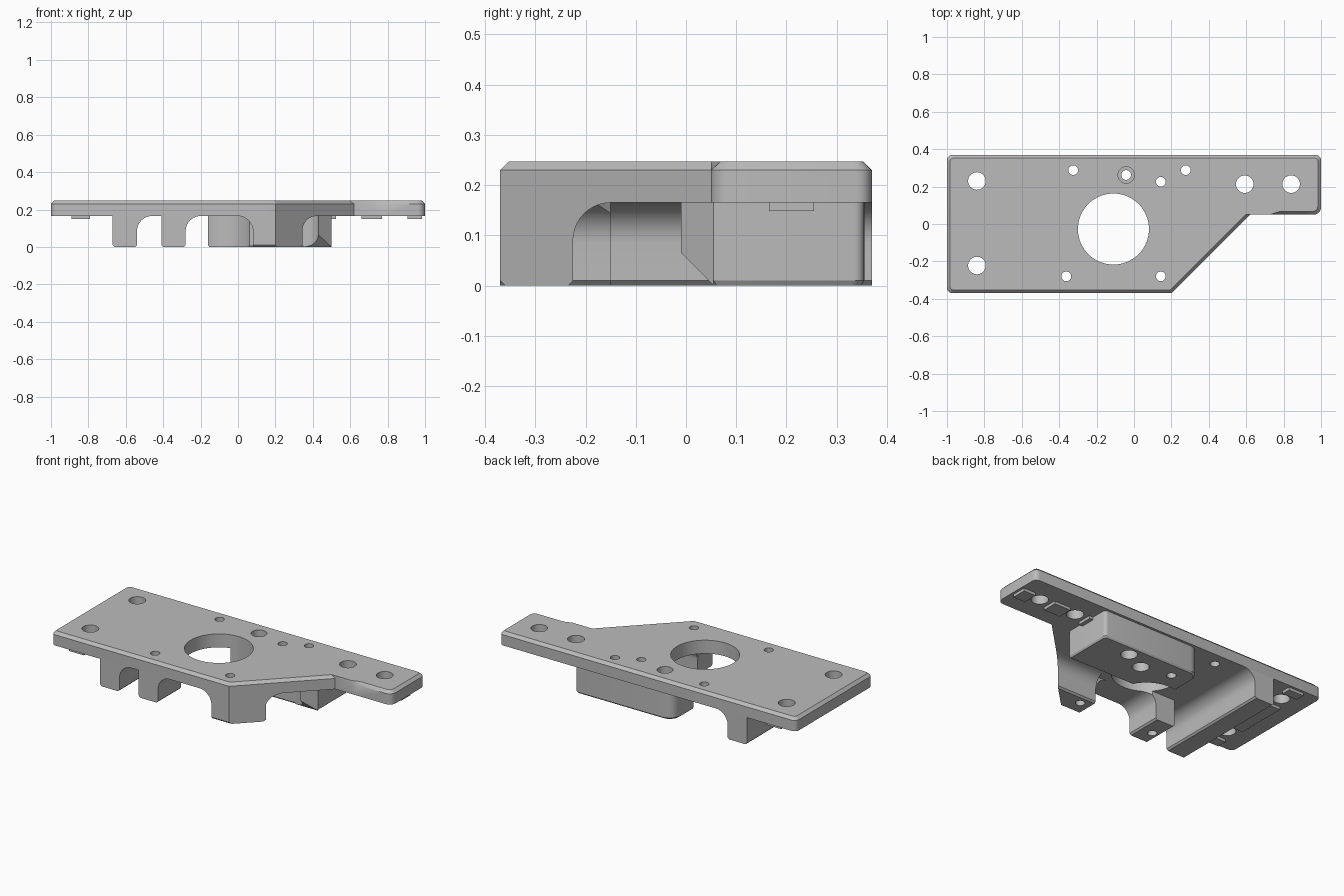
import bpy, bmesh, math
from mathutils import Vector

cube = bpy.data.objects.get("Cube")
if cube:
    bpy.data.objects.remove(cube)

grey = bpy.data.materials.new("machined_grey")
grey.use_nodes = True
colour = (0.5, 0.5, 0.5, 1)
grey.diffuse_color = colour
grey.node_tree.nodes["Principled BSDF"].inputs["Base Color"].default_value = colour

UNDER, SHOULDER, TOP = 0.165, 0.23, 0.247
FRONT, BACK = -0.37, 0.37
DIAGONAL = 0.57  # the sloping edge follows x = y + DIAGONAL


def rounded(points, radii, steps=5):
    """Replace each polygon corner by a smooth curve; zero radius keeps it."""
    ring = []
    for i, (p, r) in enumerate(zip(points, radii)):
        p, a, b = Vector(p), Vector(points[i - 1]), Vector(points[(i + 1) % len(points)])
        if r == 0:
            ring.append(p)
            continue
        s, e = p + (a - p).normalized() * r, p + (b - p).normalized() * r
        mid = s + e - p
        for k in range(steps + 1):
            t = math.pi / 2 * k / steps
            ring.append(mid + (s - mid) * math.cos(t) + (e - mid) * math.sin(t))
    return ring


def fillet(corner, du, dv, r, steps=10):
    """Concave quarter arc from a wall (offset dv) to the ceiling (offset du)."""
    c = Vector(corner) + Vector((du * r, dv * r))
    return [c - Vector((du * math.cos(t), dv * math.sin(t))) * r
            for t in (math.pi / 2 * k / steps for k in range(steps + 1))]


def loft(name, rings):
    """Solid through rings of equal vertex count, closed at both ends."""
    bm = bmesh.new()
    loops = [[bm.verts.new(v) for v in ring] for ring in rings]
    for lo, hi in zip(loops, loops[1:]):
        for i in range(len(lo)):
            bm.faces.new((lo[i - 1], lo[i], hi[i], hi[i - 1]))
    bm.faces.new(loops[0])
    bm.faces.new(loops[-1])
    bmesh.ops.recalc_face_normals(bm, faces=bm.faces)
    mesh = bpy.data.meshes.new(name)
    bm.to_mesh(mesh)
    bm.free()
    ob = bpy.data.objects.new(name, mesh)
    bpy.context.collection.objects.link(ob)
    mesh.materials.append(grey)
    return ob


def along_z(name, pts, z0, z1):
    return loft(name, [[(x, y, z) for x, y in pts] for z in (z0, z1)])


def along_y(name, pts, y0, y1):
    return loft(name, [[(x, y, z) for x, z in pts] for y in (y0, y1)])


def box(name, x0, x1, y0, y1, z0, z1):
    return along_z(name, [(x0, y0), (x1, y0), (x1, y1), (x0, y1)], z0, z1)


def cylinder(name, x, y, r, z0, z1, n=32):
    pts = [(x + r * math.cos(2 * math.pi * k / n), y + r * math.sin(2 * math.pi * k / n))
           for k in range(n)]
    ob = along_z(name, pts, z0, z1)
    ob.hide_render = True
    return ob


# Top plate with a chamfered upper rim that fades out beside the sloping edge
c = 0.017
outer = [(-1, FRONT), (0.2, FRONT), (0.62, 0.05), (0.73, 0.05), (0.78, 0.05),
         (1, 0.05), (1, BACK), (-1, BACK)]
inner = [(c - 1, FRONT + c), (0.2 - 0.4 * c, FRONT + c), (0.62 - 1.4 * c, 0.05),
         (0.73, 0.05), (0.78, 0.05 + c), (1 - c, 0.05 + c), (1 - c, BACK - c),
         (c - 1, BACK - c)]
rim = rounded(outer, [0.03, 0, 0, 0, 0, 0.04, 0.03, 0.03])
top = rounded(inner, [0.018, 0, 0, 0, 0, 0.028, 0.018, 0.018])
parts = [loft("top_plate", [[(x, y, z) for x, y in ring]
                            for ring, z in ((rim, UNDER), (rim, SHOULDER), (top, TOP))])]

# Long underside wall, filleted into the plate on its inner side
b = 0.01
parts.append(along_y("long_wall", [(-0.67, UNDER), (-0.67, b), (-0.67 + b, 0), (-0.54 - b, 0),
                                   (-0.54, b)] + fillet((-0.54, UNDER), 1, -1, 0.08),
                     FRONT, BACK))

# Middle front post
parts.append(along_y("middle_post", [(-0.41, UNDER), (-0.41, b), (-0.41 + b, 0), (-0.28 - b, 0),
                                     (-0.28, b)] + fillet((-0.28, UNDER), 1, -1, 0.08),
                     FRONT, -0.15))

# Corner front post, trimmed along the sloping edge, with a second fillet at its side
profile = [(FRONT, UNDER), (FRONT, b), (FRONT + b, 0), (-0.225 - b, 0),
           (-0.225, b)] + fillet((-0.225, UNDER), 1, -1, 0.075)
parts.append(loft("corner_post", [[(0.08, y, z) for y, z in profile],
                                  [(y + DIAGONAL, y, z) for y, z in profile]]))
parts.append(along_y("corner_post_fillet",
                     [(0.08, UNDER)] + fillet((0.08, UNDER), -1, -1, 0.08), FRONT, -0.225))

# Rear mounting block
block = rounded([(-0.16, 0.055), (0.5, 0.055), (0.5, 0.355), (-0.16, 0.355)],
                [0, 0, 0.02, 0.06])
small = [(x - 0.006 * (1 if x > 0.3 else -1), y - 0.006 * (1 if y > 0.2 else -1))
         for x, y in block]
parts.append(loft("rear_block", [[(x, y, 0) for x, y in small], [(x, y, b) for x, y in block],
                                 [(x, y, UNDER) for x, y in block]]))

# Sloped nose on the block, blending into its front through a hollow curve
nose = [(0.5, 0.055), (0.35, 0.055)] + [
    (0.35 + 0.08 * math.sin(t), 0.055 - 0.065 * (1 - math.cos(t)))
    for t in (math.pi / 2 * k / 8 for k in range(1, 9))]
parts.append(loft("block_nose", [[(x, y, 0.055 - y) for x, y in nose],
                                 [(x, y, UNDER) for x, y in nose]]))

# Raised pads between the fixing holes
for x0, x1 in ((0.5, 0.525), (0.66, 0.77), (0.905, 0.985)):
    parts.append(box("end_pad", x0, x1, 0.165, 0.255, 0.148, UNDER))
for y0, y1 in ((-0.355, -0.295), (-0.155, 0.16), (0.3, 0.355)):
    parts.append(box("side_pad", -0.89, -0.79, y0, y1, 0.148, UNDER))

# Holes: large bore, fixing holes, screw holes and their recesses
cutters = [cylinder("bore_cutter", -0.11, -0.027, 0.19, -0.1, 0.4, 64)]
for x, y in ((-0.84, 0.23), (-0.84, -0.222), (0.592, 0.213), (0.84, 0.213)):
    cutters.append(cylinder("fixing_cutter", x, y, 0.047, -0.1, 0.4))
for x, y in ((-0.325, 0.288), (0.143, 0.226), (0.277, 0.288), (-0.362, -0.28),
             (0.143, -0.28), (-0.042, 0.262)):
    cutters.append(cylinder("screw_cutter", x, y, 0.026, -0.1, 0.4))
for x, y in ((0.143, 0.226), (0.277, 0.288)):
    cutters.append(cylinder("recess_cutter", x, y, 0.046, -0.1, 0.11))
cutters.append(cylinder("top_recess_cutter", -0.042, 0.262, 0.044, 0.2, 0.4))


def bounds(ob):
    xs, ys, zs = zip(*(v.co for v in ob.data.vertices))
    return [(min(a), max(a)) for a in (xs, ys, zs)]


# Cut each part with the holes that reach it, then smooth the curved walls
for ob in parts:
    bpy.ops.object.select_all(action='DESELECT')
    ob.select_set(True)
    bpy.context.view_layer.objects.active = ob
    for cutter in cutters:
        if all(p[0] < q[1] and q[0] < p[1] for p, q in zip(bounds(ob), bounds(cutter))):
            mod = ob.modifiers.new("hole", 'BOOLEAN')
            mod.operation = 'DIFFERENCE'
            mod.solver = 'EXACT'
            mod.object = cutter
            bpy.ops.object.modifier_apply(modifier=mod.name)
    bpy.ops.object.shade_smooth_by_angle(angle=math.radians(30))

for cutter in cutters:
    bpy.data.objects.remove(cutter)
